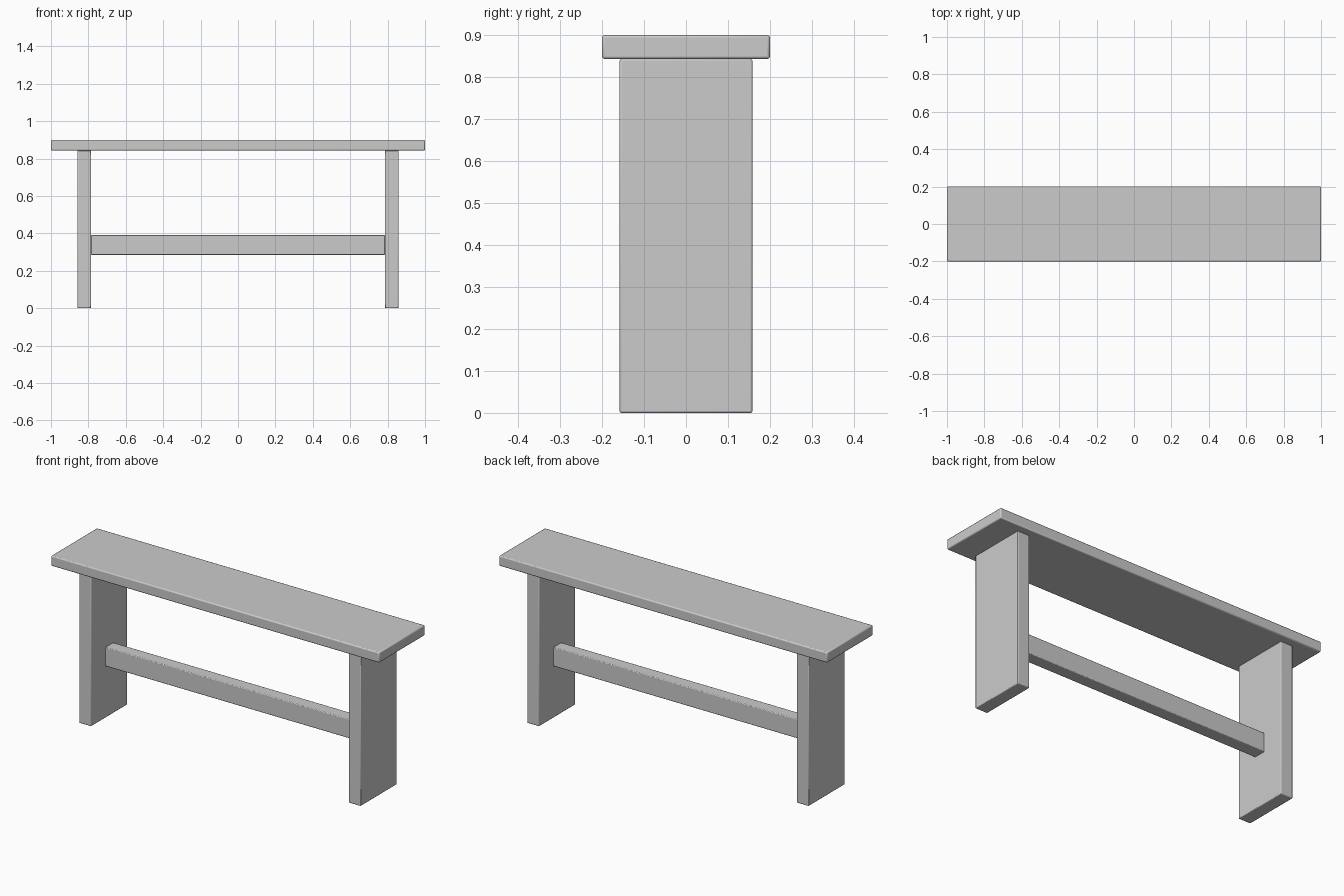
import bpy
import math

if "Cube" in bpy.data.objects:
    bpy.data.objects.remove(bpy.data.objects["Cube"])


def board(name, x, y, z, bevel):
    """Box spanning the given (min, max) ranges with softened edges."""
    lo, hi = zip(x, y, z)
    bpy.ops.mesh.primitive_cube_add(size=1, location=[(a + b) / 2 for a, b in zip(lo, hi)])
    ob = bpy.context.object
    ob.name = name
    ob.scale = [b - a for a, b in zip(lo, hi)]
    bpy.ops.object.transform_apply(location=False, rotation=False, scale=True)
    bpy.ops.object.shade_smooth_by_angle(angle=math.radians(35))
    mod = ob.modifiers.new("soft_edges", 'BEVEL')
    mod.width = bevel
    mod.segments = 2
    return ob


# Seat plank
board("seat", (-1, 1), (-0.2, 0.2), (0.843, 0.9), 0.006)

# Slab legs at both ends
for side, s in (("left", -1), ("right", 1)):
    xs = sorted((s * 0.785, s * 0.858))
    board(side + "_leg", xs, (-0.158, 0.158), (0, 0.843), 0.004)

# Stretcher rail between the legs
board("stretcher", (-0.786, 0.786), (-0.035, 0.035), (0.285, 0.39), 0.004)
